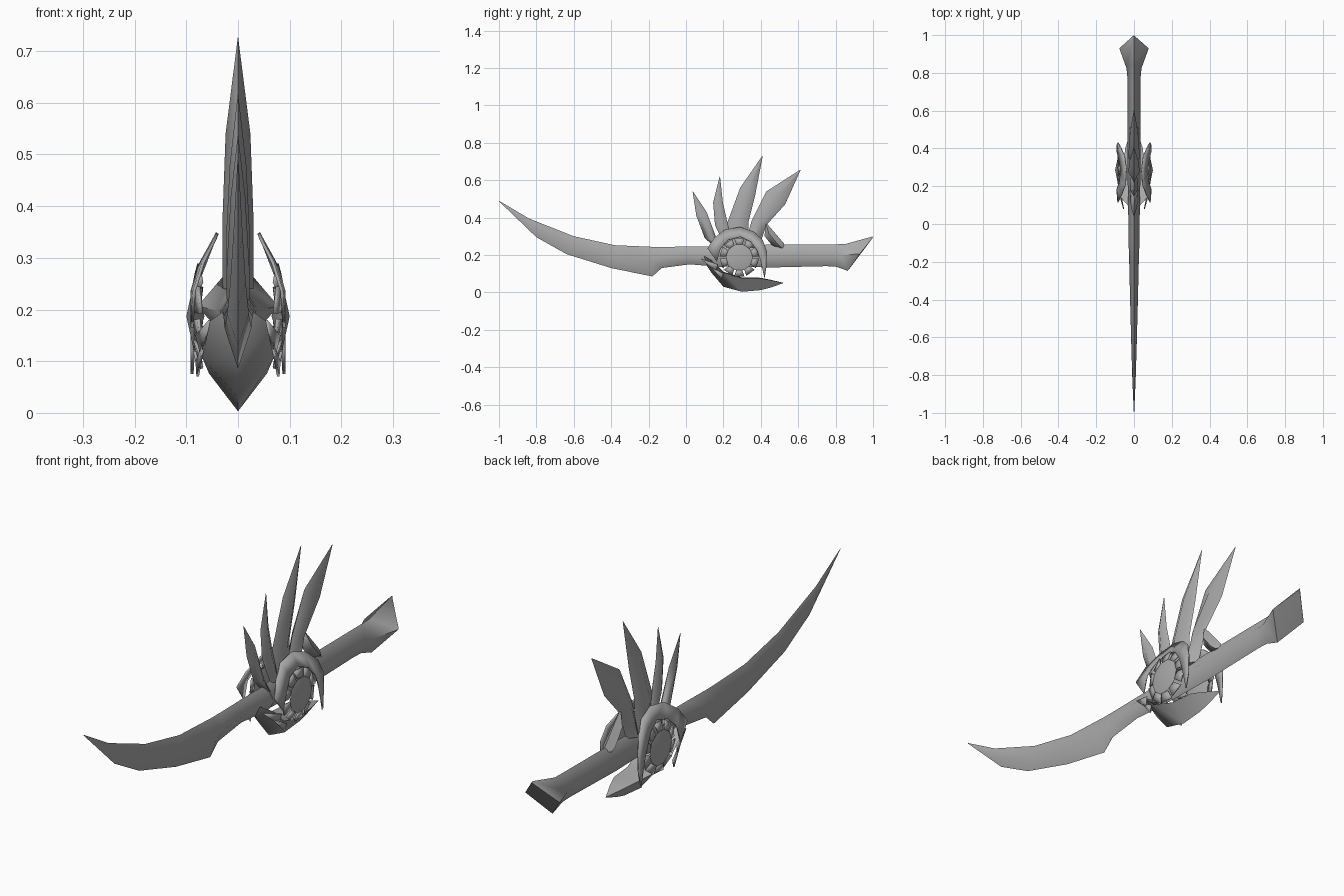
import bpy, bmesh, math

if "Cube" in bpy.data.objects:
    bpy.data.objects.remove(bpy.data.objects["Cube"])

steel = bpy.data.materials.new("grey_steel")
steel.diffuse_color = (0.4, 0.4, 0.4, 1)
steel.use_nodes = True
steel.node_tree.nodes["Principled BSDF"].inputs["Base Color"].default_value = steel.diffuse_color


def finish(name, bm, angle=70, thick=0):
    bmesh.ops.remove_doubles(bm, verts=bm.verts[:], dist=0.0005)
    bmesh.ops.recalc_face_normals(bm, faces=bm.faces[:])
    me = bpy.data.meshes.new(name)
    bm.to_mesh(me)
    bm.free()
    ob = bpy.data.objects.new(name, me)
    bpy.context.collection.objects.link(ob)
    me.materials.append(steel)
    if thick:
        mod = ob.modifiers.new("thickness", 'SOLIDIFY')
        mod.thickness = thick
        mod.offset = 0
    bpy.ops.object.select_all(action='DESELECT')
    ob.select_set(True)
    bpy.context.view_layer.objects.active = ob
    bpy.ops.object.shade_smooth_by_angle(angle=math.radians(angle))
    return ob


def loft(name, stations, side=0.5):
    """Diamond sections: (upper y, upper z, lower y, lower z, half width)."""
    bm = bmesh.new()
    rings = []
    for ay, az, by, bz, w in stations:
        my, mz = by + (ay - by) * side, bz + (az - bz) * side
        rings.append([bm.verts.new(p) for p in
                      ((0, ay, az), (w, my, mz), (0, by, bz), (-w, my, mz))])
    for r, s in zip(rings, rings[1:]):
        for i in range(4):
            j = (i + 1) % 4
            bm.faces.new((r[i], r[j], s[j], s[i]))
    bm.faces.new(rings[0])
    bm.faces.new(rings[-1])
    bmesh.ops.dissolve_degenerate(bm, dist=0.0004, edges=bm.edges[:])
    return finish(name, bm)


# Curved blade, from tip to guard
loft("blade", [
    (-1.0, .49, -1.0, .487, .001), (-.84, .395, -.80, .295, .009),
    (-.60, .30, -.64, .205, .015), (-.38, .252, -.40, .13, .021),
    (-.17, .243, -.18, .085, .026), (-.12, .243, -.13, .13, .028),
    (.02, .245, .02, .15, .03), (.20, .245, .20, .135, .033)])

# Grip with a flared, slanted pommel
loft("grip", [
    (.18, .25, .18, .14, .033), (.45, .255, .45, .133, .034),
    (.80, .257, .75, .14, .035), (.85, .258, .80, .138, .04),
    (.995, .298, .865, .115, .078), (1.0, .296, .99, .28, .004)])

# Fan of spikes: front edge and rear edge rising to a point
loft("spike_1", [
    (.17, .23, .19, .21, .022), (.10, .29, .17, .27, .022),
    (.055, .41, .11, .43, .014), (.035, .54, .037, .54, .0)])
loft("spike_2", [
    (.21, .24, .26, .24, .022), (.155, .36, .225, .36, .022),
    (.145, .48, .197, .48, .016), (.18, .62, .182, .62, .0)])
loft("spike_3", [
    (.24, .24, .33, .24, .03), (.22, .37, .335, .38, .03),
    (.29, .56, .37, .52, .024), (.408, .73, .41, .728, .0)])
loft("spike_4", [
    (.31, .24, .39, .24, .03), (.35, .38, .43, .36, .028),
    (.43, .54, .53, .47, .022), (.61, .655, .612, .652, .0)])
loft("rear_hook", [
    (.43, .37, .425, .365, .004), (.465, .33, .42, .30, .022),
    (.525, .26, .465, .245, .026), (.525, .24, .50, .235, .02)])

# Keeled bowl under the guard
loft("guard_bowl", [
    (.09, .20, .09, .175, .025), (.14, .17, .14, .10, .07),
    (.20, .11, .20, .03, .069), (.30, .08, .30, .003, .056),
    (.40, .078, .40, .012, .047), (.45, .068, .45, .025, .03),
    (.52, .051, .52, .049, .0)], side=0.95)

CY, CZ = .285, .187
N = 10
# Curved side plate outline: outer y, z, inner y, z
CRESCENT = [
    (.115, .235, .165, .165), (.15, .29, .185, .235), (.21, .335, .225, .28),
    (.29, .348, .29, .297), (.36, .325, .345, .272), (.41, .28, .38, .225),
    (.432, .22, .398, .17), (.43, .14, .41, .12), (.42, .075, .42, .075)]


def plate_x(z):
    return max(.04, min(.085, .04 + (.345 - z) * .5))


for s, tag in ((1, "right"), (-1, "left")):
    # Faceted boss in the middle of the guard
    bm = bmesh.new()
    apex = bm.verts.new((s * .1, CY, CZ))
    back = bm.verts.new((s * .065, CY, CZ))
    rim = []
    for i in range(N):
        a = 2 * math.pi * i / N
        rim.append(bm.verts.new((s * .085, CY + .072 * math.cos(a),
                                 CZ + .072 * math.sin(a))))
    for i in range(N):
        bm.faces.new((apex, rim[i], rim[(i + 1) % N]))
        bm.faces.new((back, rim[i], rim[(i + 1) % N]))
    finish("boss_" + tag, bm, 40)

    # Ring of short plates around the boss
    bm = bmesh.new()
    for i in range(N):
        quad = []
        for r, d, x in ((.07, -.36, .084), (.105, -.42, .076),
                        (.105, .42, .07), (.07, .36, .08)):
            a = 2 * math.pi * (i + .5 + d) / N
            quad.append(bm.verts.new((s * x, CY + r * math.cos(a),
                                      CZ + r * math.sin(a))))
        bm.faces.new(quad)
    finish("boss_ring_" + tag, bm, 30, .006)

    # Crescent side plate
    bm = bmesh.new()
    rows = [(bm.verts.new((s * plate_x(oz), oy, oz)),
             bm.verts.new((s * (plate_x(iz) + .004), iy, iz)))
            for oy, oz, iy, iz in CRESCENT]
    for p, q in zip(rows, rows[1:]):
        bm.faces.new([p[0], p[1], q[1]] + ([q[0]] if q is not rows[-1] else []))
        if q is rows[-1]:
            bm.verts.remove(q[0])
    finish("crescent_plate_" + tag, bm, 50, .006)

    # Small barbs at the front of the guard
    bm = bmesh.new()
    for tri in (((.055, .08, .18), (.08, .17, .15), (.07, .16, .11)),
                ((.065, .13, .14), (.08, .20, .10), (.078, .19, .07))):
        bm.faces.new([bm.verts.new((s * x, y, z)) for x, y, z in tri])
    finish("front_barbs_" + tag, bm, 30, .005)
